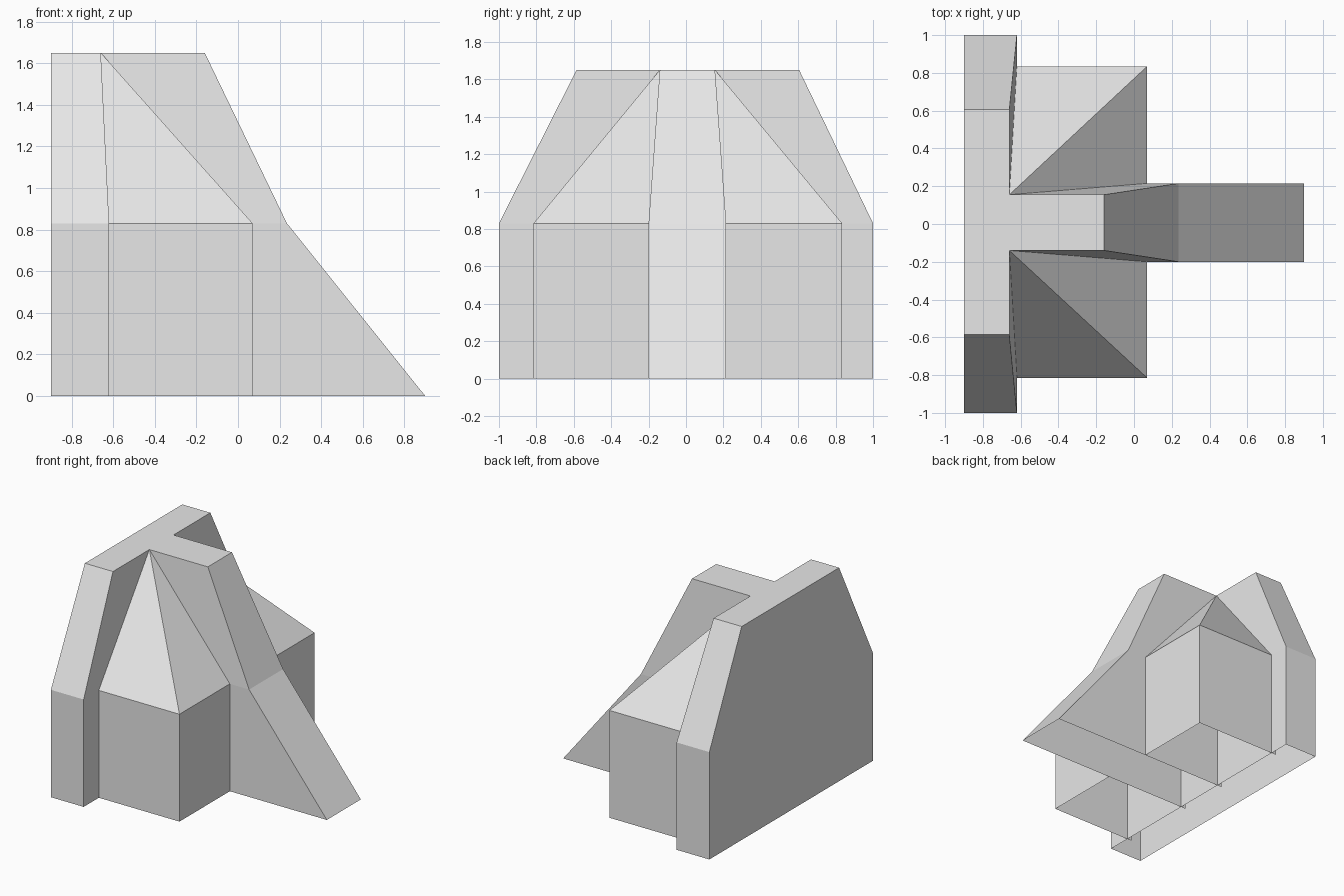
import bpy
import bmesh

if "Cube" in bpy.data.objects:
    bpy.data.objects.remove(bpy.data.objects["Cube"], do_unlink=True)

grey = bpy.data.materials.new("plain_grey")
grey.use_nodes = True
colour = (0.8, 0.8, 0.8, 1)
grey.diffuse_color = colour
grey.node_tree.nodes["Principled BSDF"].inputs["Base Color"].default_value = colour

FRONT, LEFT, BACK, RIGHT = range(4)
EAVES, TOP = 0.83, 1.65
INNER = -0.66          # where the rib and corner blocks run into the slab


def loft(name, rings, skip=(), cap=True):
    """Join rectangles (x0, x1, y0, y1, z) into a shell that is open below."""
    bm = bmesh.new()
    loops = [[bm.verts.new(p) for p in
              ((x0, y0, z), (x1, y0, z), (x1, y1, z), (x0, y1, z))]
             for x0, x1, y0, y1, z in rings]
    for low, high in zip(loops, loops[1:]):
        for side in range(4):
            if side not in skip:
                nxt = (side + 1) % 4
                bm.faces.new((low[side], low[nxt], high[nxt], high[side]))
    if cap:
        bm.faces.new(loops[-1])
    bmesh.ops.remove_doubles(bm, verts=bm.verts[:], dist=0.0001)
    loose = [v for v in bm.verts if not v.link_faces]
    bmesh.ops.delete(bm, geom=loose, context="VERTS")
    mesh = bpy.data.meshes.new(name)
    bm.to_mesh(mesh)
    bm.free()
    mesh.materials.append(grey)
    bpy.context.collection.objects.link(bpy.data.objects.new(name, mesh))


# Wide slab with sloping shoulders
loft("slab", [(-0.9, -0.62, -1, 1, 0),
              (-0.9, -0.62, -1, 1, EAVES),
              (-0.9, INNER, -0.585, 0.605, TOP)])

# Central buttress rib, sloping down to the ground
loft("buttress_rib", [(INNER, 0.9, -0.2, 0.215, 0),
                      (INNER, 0.235, -0.2, 0.215, EAVES),
                      (INNER, -0.16, -0.14, 0.155, TOP)], skip=(RIGHT,))

# Corner blocks with slanted roofs rising to the slab and rib junction
for name, y0, y1, peak, inner_side in (
        ("front_corner_block", -0.815, -0.2, -0.14, BACK),
        ("back_corner_block", 0.215, 0.835, 0.155, FRONT)):
    loft(name, [(INNER, 0.07, y0, y1, 0),
                (INNER, 0.07, y0, y1, EAVES),
                (INNER, INNER, peak, peak, TOP)],
         skip=(RIGHT, inner_side), cap=False)
